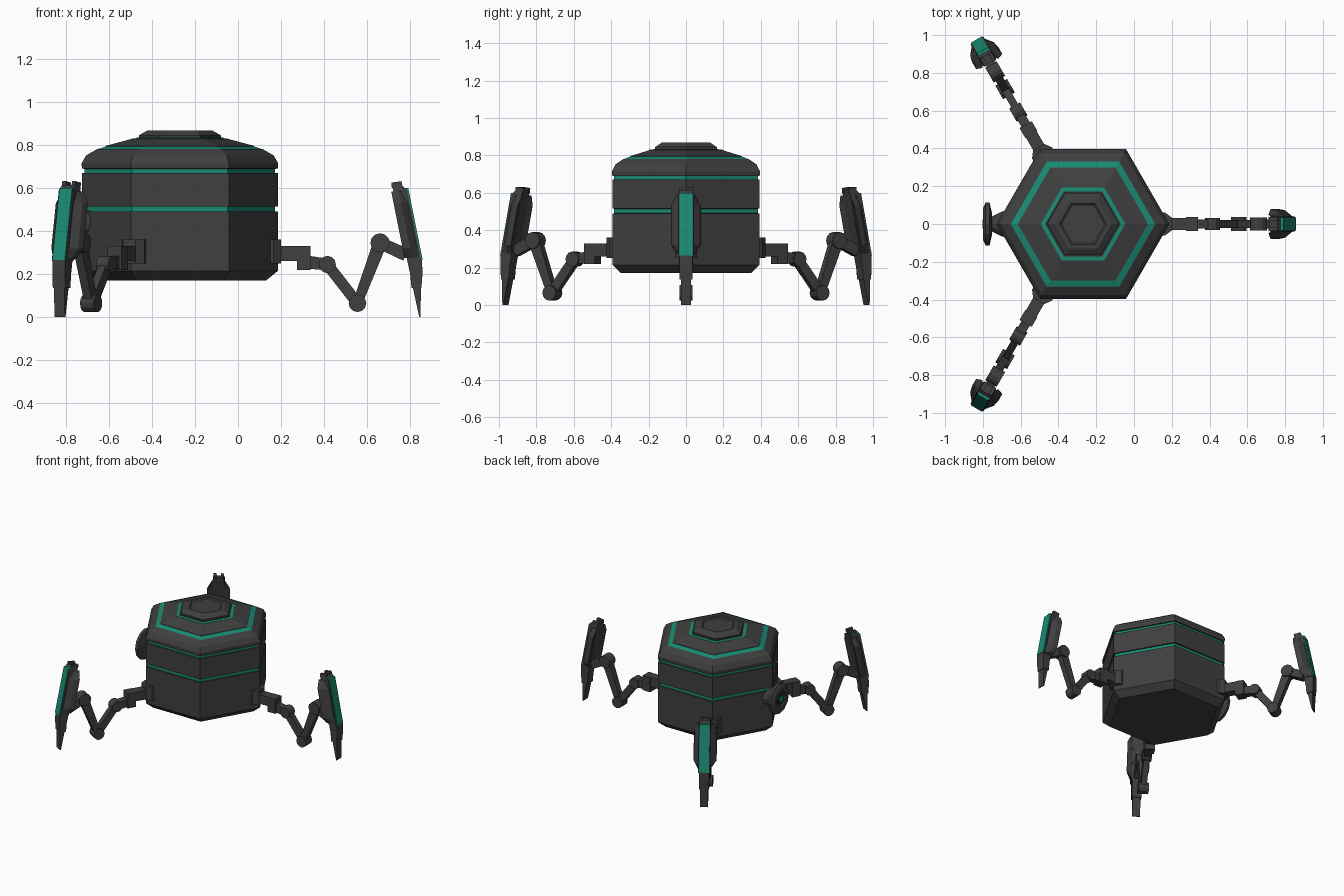
import bpy, bmesh
from math import cos, sin, pi, radians, hypot
from mathutils import Matrix

if "Cube" in bpy.data.objects:
    bpy.data.objects.remove(bpy.data.objects["Cube"])

CX = -0.27  # hull axis


def material(name, col):
    m = bpy.data.materials.new(name)
    m.diffuse_color = (*col, 1)
    m.use_nodes = True
    m.node_tree.nodes["Principled BSDF"].inputs["Base Color"].default_value = m.diffuse_color
    return m


DARK = material("dark_metal", (0.05, 0.05, 0.05))
SHADE = material("black_metal", (0.025, 0.025, 0.025))
TEAL = material("teal_light", (0.01, 0.26, 0.17))


def loft(name, loops, mat=DARK):
    """Mesh skinned through equal-length loops, capped at both ends."""
    bm = bmesh.new()
    rows = [[bm.verts.new(p) for p in loop] for loop in loops]
    n = len(rows[0])
    for a, b in zip(rows, rows[1:]):
        for i in range(n):
            j = (i + 1) % n
            bm.faces.new((a[i], a[j], b[j], b[i]))
    bm.faces.new(rows[0])
    bm.faces.new(rows[-1])
    bmesh.ops.recalc_face_normals(bm, faces=bm.faces)
    me = bpy.data.meshes.new(name)
    bm.to_mesh(me)
    bm.free()
    me.materials.append(mat)
    return me


def place(name, me, mtx=Matrix()):
    ob = bpy.data.objects.new(name, me)
    ob.matrix_world = mtx
    bpy.context.collection.objects.link(ob)


def hexa(name, profile, mat=DARK):
    """Six-sided stack on the hull axis from (radius, z) pairs."""
    loops = [[(CX + r * cos(k * pi / 3), r * sin(k * pi / 3), z) for k in range(6)]
             for r, z in profile]
    place(name, loft(name, loops, mat))


# Hull
hexa("lower_hull", [(.40, .17), (.455, .215), (.455, .49), (.43, .491)])
hexa("lower_light_band", [(.443, .485), (.443, .52)], TEAL)
hexa("upper_hull", [(.43, .514), (.455, .515), (.455, .67), (.43, .671)])
hexa("upper_light_band", [(.443, .665), (.443, .695)], TEAL)
hexa("dome_shoulder", [(.43, .689), (.455, .69), (.457, .715), (.435, .752), (.385, .781), (.36, .781)])
hexa("dome_light_ring", [(.37, .77), (.382, .781), (.345, .793), (.33, .793)], TEAL)
hexa("dome_roof", [(.345, .78), (.345, .796), (.225, .828), (.21, .828)])
hexa("inner_light_ring", [(.224, .82), (.224, .830), (.20, .832)], TEAL)
hexa("hatch_recess", [(.20, .82), (.20, .834)], SHADE)
hexa("top_hatch", [(.19, .82), (.19, .845), (.15, .868), (.125, .868), (.115, .861)])


# Round sensor on the rear corner, turned about the x axis
def sensor(name, profile, mat=DARK, sides=12):
    loops = [[(x, r * cos(2 * pi * k / sides), .44 + r * sin(2 * pi * k / sides))
              for k in range(sides)] for x, r in profile]
    place(name, loft(name, loops, mat))


sensor("sensor_neck", [(-.66, .075), (-.70, .065), (-.75, .04), (-.765, .04)])
sensor("sensor_dish", [(-.752, .06), (-.765, .113), (-.785, .113), (-.80, .085), (-.80, .06), (-.79, .055)])
sensor("sensor_hub", [(-.785, .042), (-.797, .036)], SHADE)
sensor("sensor_light", [(-.79, .028), (-.802, .024)], TEAL, 6)


# Leg parts, modelled along +x and reused for all three legs
def slab(name, pts, w, mat=DARK, y0=0):
    """Side outline (x, z) extruded in y to half width w."""
    return name, loft(name, [[(x, y0 + s * w, z) for x, z in pts] for s in (-1, 1)], mat)


def box(name, x0, x1, z0, z1, w):
    return slab(name, [(x0, z0), (x1, z0), (x1, z1), (x0, z1)], w)


def beam(name, a, b, wa, wb, w):
    dx, dz = b[0] - a[0], b[1] - a[1]
    l = hypot(dx, dz)
    nx, nz = -dz / l, dx / l
    return slab(name, [(a[0] + nx * wa, a[1] + nz * wa), (b[0] + nx * wb, b[1] + nz * wb),
                       (b[0] - nx * wb, b[1] - nz * wb), (a[0] - nx * wa, a[1] - nz * wa)], w)


def joint(name, c, r, w):
    return slab(name, [(c[0] + r * cos(k * pi / 6), c[1] + r * sin(k * pi / 6))
                       for k in range(12)], w)


def lean(z):  # foot tilt
    return -.2 * (z - .27)


def upright(name, levels, mat=DARK):
    """Leaning piece: each level is z plus an (x, y) section."""
    return name, loft(name, [[(x + lean(z), y, z) for x, y in sec] for z, sec in levels], mat)


def fin(name, s):
    return upright(name, [(z, [(.845, s * .036), (.81, s * (w - .008)), (.775, s * w), (.79, s * .036)])
                          for z, w in ((.275, .05), (.32, .08), (.53, .08), (.585, .05))])


def rect(x0, x1, w):
    return [(x0, -w), (x1, -w), (x1, w), (x0, w)]


hip, knee, ankle = (.415, .245), (.555, .065), (.66, .345)
leg = [
    ("hip_mount", loft("hip_mount", [[(x, -w, .25), (x, w, .25), (x, w, .36), (x, -w, .36)]
                                     for x, w in ((.13, .06), (.165, .06), (.20, .034))])),
    box("hip_block", .19, .285, .26, .33, .033),
    box("hip_swivel", .275, .338, .22, .33, .037),
    beam("hip_arm", (.33, .255), hip, .03, .027, .025),
    joint("hip_joint", hip, .04, .033),
    beam("thigh", hip, knee, .026, .026, .02),
    joint("knee_joint", knee, .041, .036),
    beam("shin", knee, ankle, .022, .032, .022),
    joint("ankle_joint", ankle, .045, .035),
    beam("ankle_arm", ankle, (.78, .29), .028, .03, .025),
    upright("foot_core", [(.26, rect(.785, .85, .04)), (.59, rect(.785, .85, .04)),
                          (.615, rect(.785, .83, .036))]),
    upright("foot_light", [(.265, rect(.84, .857, .034)), (.60, rect(.84, .857, .034))], TEAL),
    fin("foot_fin_left", 1),
    fin("foot_fin_right", -1),
    slab("foot_horn_left", [(.715, .60), (.765, .60), (.76, .632), (.712, .625)], .01, DARK, .026),
    slab("foot_horn_right", [(.715, .60), (.765, .60), (.76, .632), (.712, .625)], .01, DARK, -.026),
    slab("foot_socket", [(.785, .27), (.855, .27), (.857, .20), (.852, .135), (.806, .135), (.80, .20)], .034),
    slab("foot_spike", [(.812, .14), (.85, .14), (.848, .0), (.842, .0)], .028),
]
for tag, deg in (("front_leg", 240), ("right_leg", 0), ("back_leg", 120)):
    turn = (Matrix.Translation((CX, 0, 0)) @ Matrix.Rotation(radians(deg), 4, 'Z')
            @ Matrix.Translation((-CX, 0, 0)))
    for part, me in leg:
        place(f"{tag}_{part}", me, turn)
